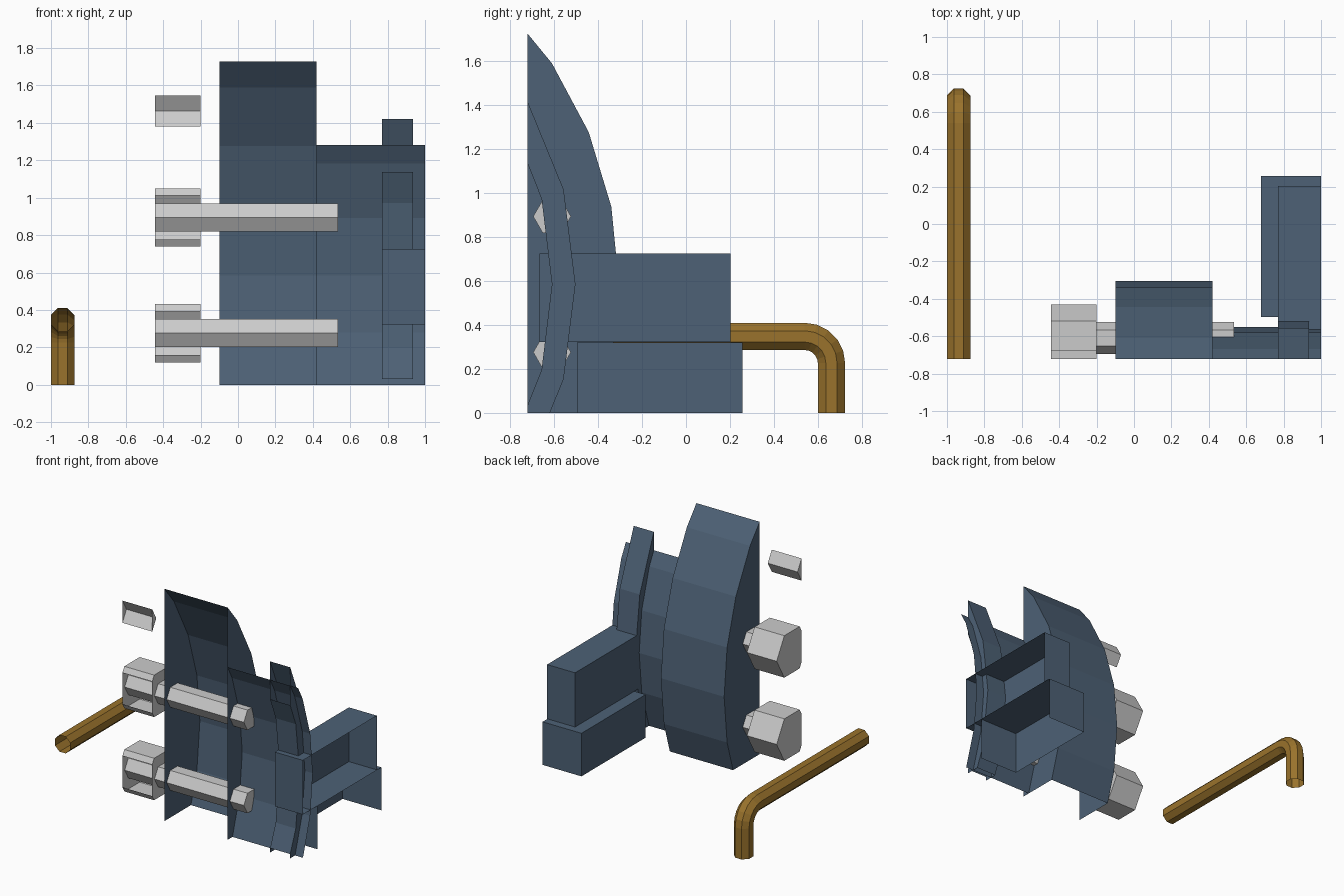
import bpy, bmesh, math
from mathutils import Vector

if "Cube" in bpy.data.objects:
    bpy.data.objects.remove(bpy.data.objects["Cube"])

CY, CZ = -2.115, 0.585      # hub axis, parallel to x
CUT_Y = -0.722              # the model is cut open at this plane and at z = 0


def material(name, rgb):
    m = bpy.data.materials.new(name)
    m.diffuse_color = (*rgb, 1)
    m.use_nodes = True
    m.node_tree.nodes["Principled BSDF"].inputs["Base Color"].default_value = m.diffuse_color
    return m


BLUE = material("blue_paint", (0.075, 0.12, 0.18))
BRASS = material("brass", (0.32, 0.17, 0.025))


def finish(bm, name, mat=None):
    """Cut away everything in front of the cut plane and below the ground."""
    bmesh.ops.recalc_face_normals(bm, faces=bm.faces)
    for co, no in (((0, CUT_Y, 0), (0, -1, 0)), ((0, 0, 0), (0, 0, -1))):
        bmesh.ops.bisect_plane(bm, geom=bm.verts[:] + bm.edges[:] + bm.faces[:],
                               dist=1e-5, plane_co=co, plane_no=no, clear_outer=True)
    me = bpy.data.meshes.new(name)
    bm.to_mesh(me)
    bm.free()
    ob = bpy.data.objects.new(name, me)
    bpy.context.collection.objects.link(ob)
    if mat:
        me.materials.append(mat)


def prism(name, pts, x0, x1, mat=None, caps=(True, True)):
    """Extrude a closed (y, z) outline along x."""
    bm = bmesh.new()
    a = [bm.verts.new((x0, y, z)) for y, z in pts]
    b = [bm.verts.new((x1, y, z)) for y, z in pts]
    n = len(pts)
    for i in range(n):
        j = (i + 1) % n
        bm.faces.new((a[i], a[j], b[j], b[i]))
    if caps[0]:
        bm.faces.new(a[::-1])
    if caps[1]:
        bm.faces.new(b)
    finish(bm, name, mat)


def circle(y, z, r, n):
    return [(y + r * math.cos(2 * math.pi * i / n),
             z + r * math.sin(2 * math.pi * i / n)) for i in range(n)]


def rect(y0, y1, z0, z1):
    return [(y0, z0), (y1, z0), (y1, z1), (y0, z1)]


# Large drum and narrower hub sleeve
prism("drum", circle(CY, CZ, 1.81, 32), -0.1, 0.42, BLUE)
prism("hub_sleeve", circle(CY, CZ, 1.565, 32), 0.42, 1.0, BLUE, (False, False))

# Flange ring around the sleeve: (y, height from axis) for outer and inner edge
outer = [(-0.722, 0.835), (-0.557, 0.432), (-0.503, 0)]
inner = [(-0.722, 0.553), (-0.657, 0.388), (-0.61, 0)]
bm = bmesh.new()
rows = []
for half in (outer, inner):
    pts = half + [(y, -h) for y, h in half[-2::-1]]
    for x in (0.77, 0.935):
        rows.append([bm.verts.new((x, y, CZ + h)) for y, h in pts])
for p, q in ((0, 1), (1, 3), (3, 2), (2, 0)):
    for i in range(4):
        bm.faces.new((rows[p][i], rows[p][i + 1], rows[q][i + 1], rows[q][i]))
finish(bm, "flange_ring", BLUE)

# Bracket arms, open on the mating side at x = 1
prism("upper_arm", rect(-0.667, 0.203, 0.322, 0.725), 0.77, 1.0, BLUE, (True, False))
prism("lower_arm", rect(-0.497, 0.257, -0.1, 0.32), 0.68, 1.0, BLUE, (True, False))

# Hexagonal bolts on a pitch circle
for i, deg in enumerate((-11.6, 11.6, 34.9)):
    a = math.radians(deg)
    y, z = CY + 1.537 * math.cos(a), CZ + 1.537 * math.sin(a)
    prism(f"bolt_head_{i + 1}", circle(y, z, 0.18, 6), -0.445, -0.2)
    if deg < 30:
        prism(f"bolt_shaft_{i + 1}", circle(y, z, 0.086, 6), -0.445, 0.535)

# Bent pipe: straight run, rounded corner, short leg to the ground
path = [((-0.722, 0.348), 90)]
for k in range(6):
    deg = 90 - 18 * k
    t = math.radians(deg)
    path.append(((0.54 + 0.122 * math.cos(t), 0.226 + 0.122 * math.sin(t)), deg))
path.append(((0.662, 0.0), 0))
bm = bmesh.new()
rings = []
for (y, z), deg in path:
    t = math.radians(deg)
    out = Vector((0, math.cos(t), math.sin(t)))
    ring = []
    for k in range(8):
        a = math.radians(22.5 + 45 * k)
        ring.append(bm.verts.new(Vector((-0.9375, y, z)) + 0.0672 *
                                 (math.cos(a) * Vector((1, 0, 0)) + math.sin(a) * out)))
    rings.append(ring)
for r, s in zip(rings, rings[1:]):
    for k in range(8):
        bm.faces.new((r[k], r[(k + 1) % 8], s[(k + 1) % 8], s[k]))
finish(bm, "bent_pipe", BRASS)
